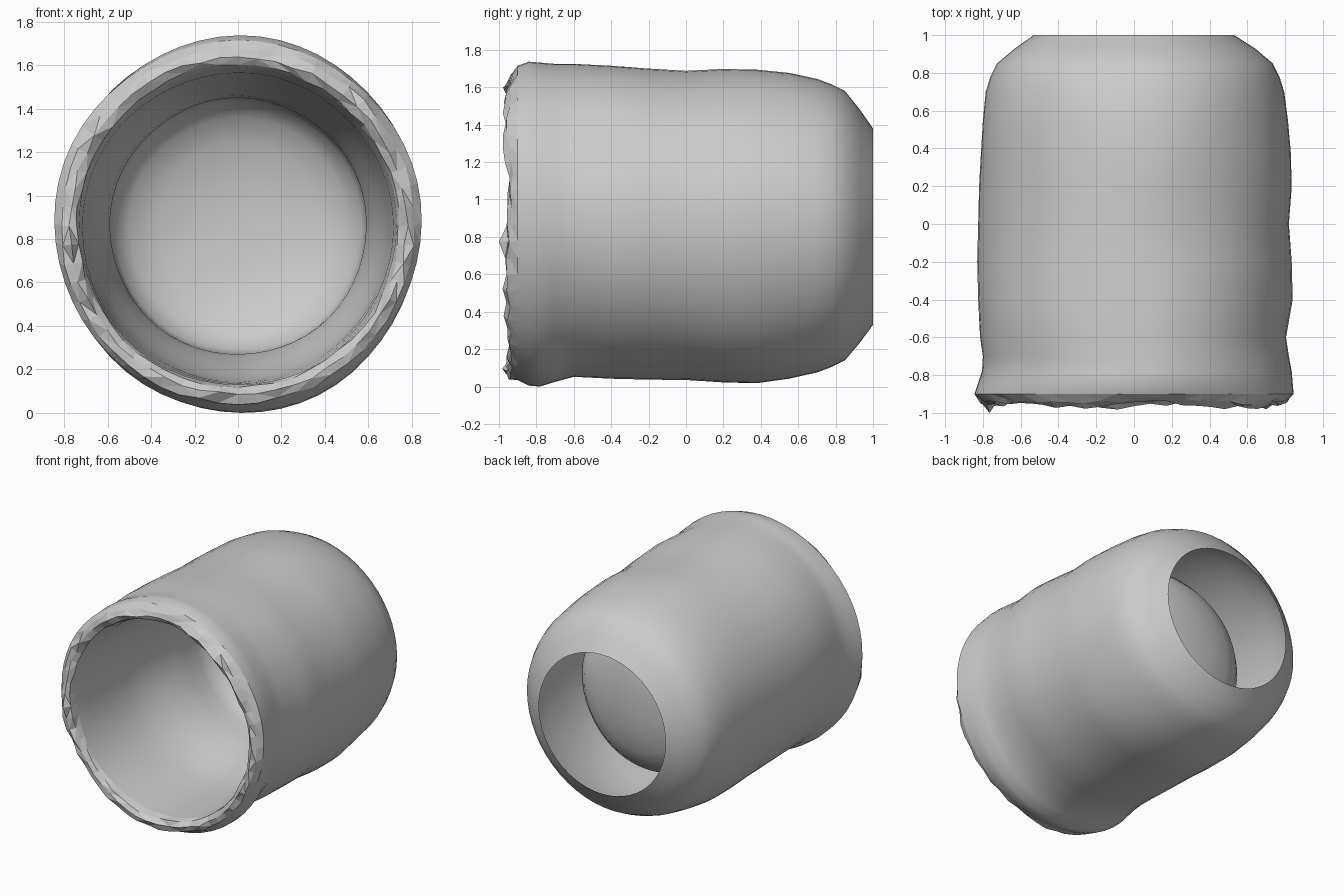
import bpy, bmesh, math, random

random.seed(4)
SEGS = 56
MID = 0.86

cube = bpy.data.objects.get("Cube")
if cube:
    bpy.data.objects.remove(cube, do_unlink=True)

grey = bpy.data.materials.new("plain_grey")
grey.use_nodes = True
GREY = (0.6, 0.6, 0.6, 1)
grey.diffuse_color = GREY
grey.node_tree.nodes["Principled BSDF"].inputs["Base Color"].default_value = GREY


def wobble(a, y):
    """Soft dents that vanish at the four sides of the ring."""
    return 0.012 * math.sin(2 * a) * math.sin(5 * y + 3 * a)


def ring(y, left, right, low, high, dents=0.0):
    """Points of an oval cross-section, reaching from left to right in x."""
    pts = []
    for i in range(SEGS):
        a = math.tau * i / SEGS
        k = 1 + dents * wobble(a, y)
        pts.append(((left + right) / 2 + (right - left) / 2 * k * math.cos(a), y,
                    (low + high) / 2 + (high - low) / 2 * k * math.sin(a)))
    return pts


def round_ring(y, r, drop=0.0, dents=0.0):
    return ring(y, -r, r, MID - drop - r, MID - drop + r, dents)


def loft(name, rings, tip=None, smooth=True):
    """Skin a row of rings, with an optional closing point."""
    bm = bmesh.new()
    rows = [[bm.verts.new(p) for p in pts] for pts in rings]
    for a, b in zip(rows, rows[1:]):
        for i in range(SEGS):
            j = (i + 1) % SEGS
            bm.faces.new((a[i], b[i], b[j], a[j]))
    if tip:
        end = bm.verts.new(tip)
        for i in range(SEGS):
            bm.faces.new((rows[-1][i], end, rows[-1][(i + 1) % SEGS]))
    for f in bm.faces:
        f.smooth = smooth
    if not smooth:
        bmesh.ops.triangulate(bm, faces=bm.faces[:])
    mesh = bpy.data.meshes.new(name)
    bm.to_mesh(mesh)
    bm.free()
    mesh.materials.append(grey)
    obj = bpy.data.objects.new(name, mesh)
    bpy.context.collection.objects.link(obj)
    return obj


# Outer shell: y, left and right edge, bottom, top; open at the back
shell = [
    (-0.9, -0.845, 0.845, 0.035, 1.715), (-0.84, -0.825, 0.84, 0.005, 1.737),
    (-0.78, -0.805, 0.835, 0, 1.732), (-0.7, -0.8, 0.82, 0.025, 1.725),
    (-0.6, -0.815, 0.805, 0.052, 1.725), (-0.4, -0.825, 0.84, 0.042, 1.715),
    (-0.2, -0.83, 0.835, 0.037, 1.7), (0, -0.825, 0.82, 0.035, 1.688),
    (0.2, -0.82, 0.835, 0.022, 1.698), (0.38, -0.81, 0.83, 0.018, 1.694),
    (0.55, -0.8, 0.815, 0.042, 1.677), (0.7, -0.785, 0.795, 0.075, 1.645),
    (0.78, -0.76, 0.77, 0.105, 1.615), (0.85, -0.725, 0.735, 0.14, 1.58),
    (0.93, -0.63, 0.64, 0.235, 1.48), (1, -0.53, 0.53, 0.33, 1.38)]
shell_rings = [ring(*row, dents=0.6 if row[0] < 0.6 else 0) for row in shell]
loft("outer_shell", shell_rings)

# Inner bowl: y, radius, drop of the centre; tapers to a rounded floor
bowl = [(-0.89, 0.73, 0), (-0.75, 0.715, 0.01), (-0.55, 0.705, 0.015), (-0.35, 0.69, 0.025),
        (-0.2, 0.67, 0.025), (-0.05, 0.635, 0.015), (0.1, 0.605, 0.005), (0.22, 0.59, 0),
        (0.34, 0.588, 0), (0.43, 0.57, 0), (0.5, 0.5, 0), (0.555, 0.38, 0), (0.59, 0.2, 0)]
bowl_rings = [round_ring(y, r, d, 0.6) for y, r, d in bowl]
loft("inner_bowl", bowl_rings, tip=(0, 0.6, MID))

# Torn rim: jagged facets between shell and bowl
rim = [shell_rings[0]]
for y, r in ((-0.94, 0.815), (-0.96, 0.775), (-0.935, 0.74)):
    pts = []
    for i, (x, py, z) in enumerate(round_ring(y, r)):
        a = math.tau * i / SEGS
        wave = 0.012 * math.sin(5 * a + 1) + random.uniform(-0.012, 0.012)
        k = 1 + random.uniform(-0.01, 0.01)
        pts.append((x * k, max(-1, py + wave), MID + (z - MID) * k))
    rim.append(pts)
low = min(range(SEGS), key=lambda i: rim[2][i][1])
rim[2][low] = (rim[2][low][0], -1, rim[2][low][2])
rim.append(bowl_rings[0])
loft("torn_rim", list(reversed(rim)), smooth=False)
